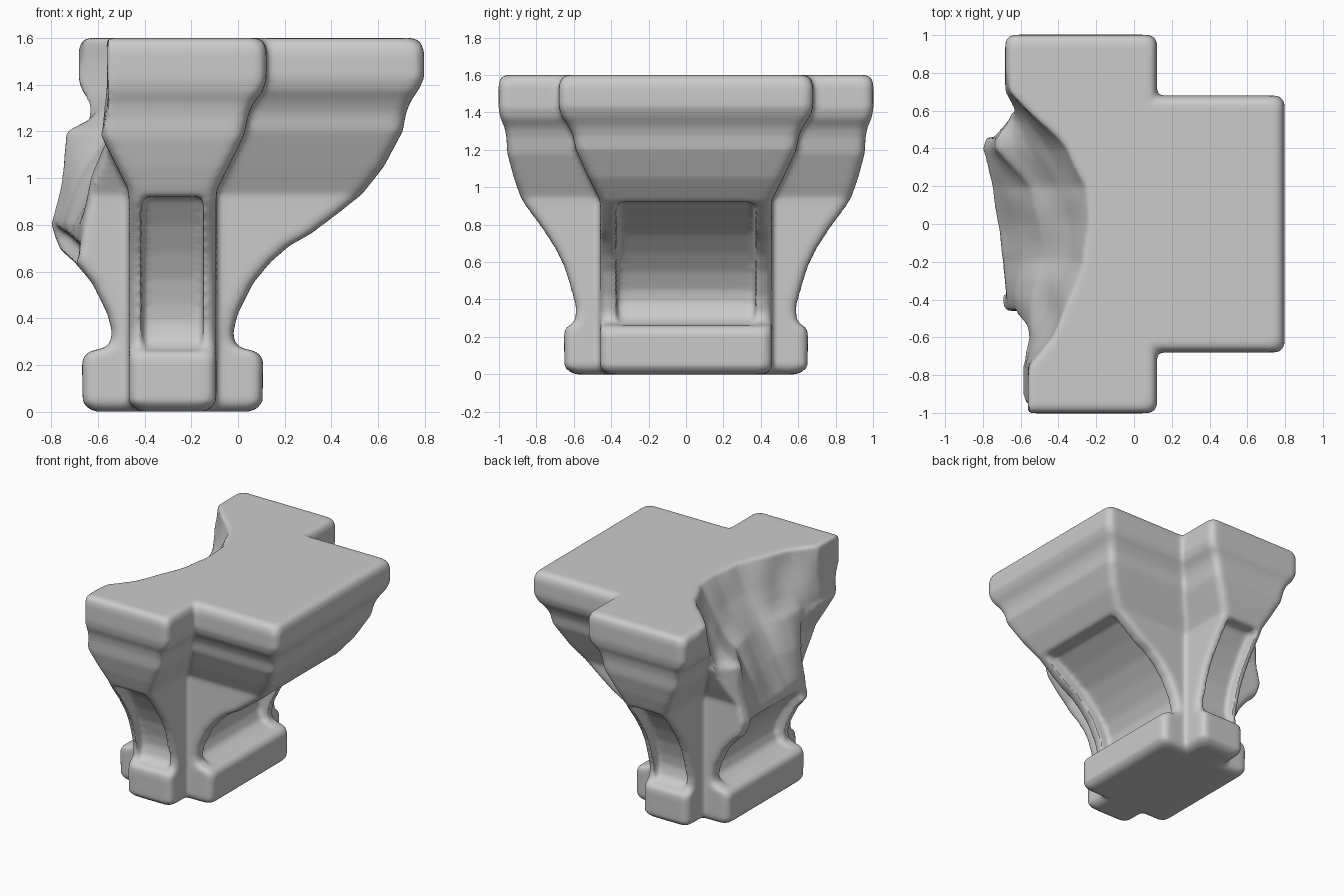
import bpy, bmesh, math
from mathutils import Vector, Matrix, noise

if "Cube" in bpy.data.objects:
    bpy.data.objects.remove(bpy.data.objects["Cube"])

CX = -0.28  # axis where both arms cross


def make_object(name, bm):
    bmesh.ops.recalc_face_normals(bm, faces=bm.faces[:])
    me = bpy.data.meshes.new(name)
    bm.to_mesh(me)
    bm.free()
    ob = bpy.data.objects.new(name, me)
    bpy.context.collection.objects.link(ob)
    return ob


def rounded_rect(a, b, r, seg=4):
    pts = []
    for i, (sx, sy) in enumerate([(1, 1), (-1, 1), (-1, -1), (1, -1)]):
        for k in range(seg + 1):
            t = math.pi / 2 * (i + k / seg)
            pts.append((sx * (a - r) + r * math.cos(t), sy * (b - r) + r * math.sin(t)))
    return pts


def place(bm, angle):
    bmesh.ops.transform(bm, verts=bm.verts[:],
                        matrix=Matrix.Translation((CX, 0, 0)) @ Matrix.Rotation(angle, 4, 'Z'))


def loft_arm(name, rows, angle):
    """Stack of rounded rectangles: rows of (z, half length, half width)."""
    bm = bmesh.new()
    rings = []
    for z, a, b in rows:
        rings.append([bm.verts.new((x, y, z)) for x, y in rounded_rect(a, b, 0.05)])
    n = len(rings[0])
    for lo, hi in zip(rings, rings[1:]):
        for i in range(n):
            j = (i + 1) % n
            bm.faces.new((lo[i], lo[j], hi[j], hi[i]))
    bm.faces.new(rings[0][::-1])
    bm.faces.new(rings[-1])
    place(bm, angle)
    return make_object(name, bm)


def recess_cutter(name, inner, half, angle):
    """Prism cutting a concave panel; inner is a curve of (distance, z)."""
    bm = bmesh.new()
    outline = inner + [(1.6, inner[-1][1]), (1.6, inner[0][1])]
    sides = []
    for s in (-1, 1):
        sides.append([bm.verts.new((d, s * half, z)) for d, z in outline])
    n = len(outline)
    for i in range(n):
        j = (i + 1) % n
        bm.faces.new((sides[0][i], sides[0][j], sides[1][j], sides[1][i]))
    bm.faces.new(sides[0])
    bm.faces.new(sides[1][::-1])
    bmesh.ops.triangulate(bm, faces=[f for f in bm.faces if len(f.verts) > 4])
    place(bm, angle)
    return make_object(name, bm)


def apply_modifier(ob, name, kind, **settings):
    m = ob.modifiers.new(name, kind)
    for key, value in settings.items():
        setattr(m, key, value)
    bpy.context.view_layer.objects.active = ob
    bpy.ops.object.modifier_apply(modifier=m.name)


def boolean(target, other, op):
    apply_modifier(target, op, 'BOOLEAN', operation=op, solver='EXACT', object=other)
    bpy.data.objects.remove(other, do_unlink=True)


# Moulded profiles: z, reach from the axis, half width
wide_rows = [(0, .33, .41), (.012, .36, .44), (.04, .385, .46), (.215, .388, .46), (.245, .375, .46),
             (.262, .345, .46), (.272, .295, .46), (.295, .267, .46), (.34, .26, .46), (.42, .28, .46),
             (.55, .345, .46), (.64, .42, .46), (.71, .50, .46), (.76, .59, .46), (.85, .71, .46),
             (.93, .81, .46), (.98, .85, .485), (1.05, .905, .52), (1.2, .985, .59), (1.28, 1.0, .605),
             (1.33, 1.02, .63), (1.38, 1.055, .665), (1.43, 1.077, .68), (1.54, 1.077, .68),
             (1.58, 1.065, .668), (1.6, 1.035, .64)]
long_rows = [(0, .59, .135), (.012, .62, .16), (.04, .65, .187), (.215, .652, .187), (.245, .645, .187),
             (.264, .622, .187), (.28, .602, .187), (.31, .594, .187), (.36, .592, .187), (.45, .615, .187),
             (.57, .652, .187), (.67, .70, .187), (.78, .77, .187), (.9, .86, .187), (.95, .885, .19),
             (1.05, .92, .24), (1.18, .955, .305), (1.27, .96, .325), (1.32, .97, .345), (1.37, .992, .385),
             (1.42, 1.002, .402), (1.55, 1.002, .402), (1.585, .992, .39), (1.6, .965, .365)]

corbel = loft_arm("broken_corbel", wide_rows, 0)
boolean(corbel, loft_arm("long_arm", long_rows, math.pi / 2), 'UNION')

# Concave panels on the four faces
wide_in = [(.29, .262), (.22, .30), (.19, .38), (.20, .45), (.25, .55), (.33, .65), (.43, .75), (.56, .84), (.70, .92)]
long_in = [(.60, .262), (.55, .30), (.53, .38), (.54, .46), (.57, .57), (.62, .68), (.69, .80), (.78, .92)]
for k in range(4):
    inner, half = (wide_in, .37) if k % 2 == 0 else (long_in, .13)
    boolean(corbel, recess_cutter("panel_cutter", inner, half, k * math.pi / 2), 'DIFFERENCE')

# Fractured rear: x of the break over a coarse y / z grid
ys = [-1.2, -.75, -.6, -.42, -.2, 0, .2, .42, .58, .70, 1.2]
zs = [-.2, .5, .62, .8, 1.0, 1.2, 1.27, 1.4, 1.6, 1.8]
whole = [-1.0] * 11
break_x = [whole, whole,
           [-.9, -.9, -.70, -.68, -.68, -.70, -.72, -.74, -.72, -.9, -.9],
           [-.9, -.9, -.62, -.67, -.68, -.73, -.75, -.80, -.70, -.8, -.9],
           [-.7, -.7, -.57, -.63, -.60, -.62, -.66, -.77, -.67, -.72, -.8],
           [-.58, -.57, -.53, -.56, -.48, -.50, -.56, -.74, -.64, -.72, -.8],
           [-.57, -.57, -.51, -.48, -.44, -.44, -.46, -.58, -.62, -.71, -.8],
           [-.57, -.56, -.48, -.42, -.36, -.35, -.37, -.46, -.59, -.69, -.8],
           [-.55, -.54, -.43, -.35, -.26, -.25, -.25, -.37, -.55, -.66, -.75]]
break_x.append(break_x[-1])


def locate(v, axis):
    i = max(k for k in range(len(axis) - 1) if axis[k] <= v + 1e-9)
    return i, (v - axis[i]) / (axis[i + 1] - axis[i])


def break_at(y, z):
    i, s = locate(y, ys)
    j, t = locate(z, zs)
    row = [break_x[j + d][i] * (1 - s) + break_x[j + d][i + 1] * s for d in (0, 1)]
    x = row[0] * (1 - t) + row[1] * t
    return x + 0.03 * noise.noise(Vector((y * 5, z * 3.5, 2.3)))


bm = bmesh.new()
NY, NZ = 48, 40
front, rear = [], []
for j in range(NZ + 1):
    z = -.2 + 2.0 * j / NZ
    front.append([])
    rear.append([])
    for i in range(NY + 1):
        y = -1.2 + 2.4 * i / NY
        front[j].append(bm.verts.new((break_at(y, z), y, z)))
        rear[j].append(bm.verts.new((-2, y, z)))
for g in (front, rear):
    for j in range(NZ):
        for i in range(NY):
            bm.faces.new((g[j][i], g[j][i + 1], g[j + 1][i + 1]))
            bm.faces.new((g[j][i], g[j + 1][i + 1], g[j + 1][i]))
for j in range(NZ):
    for i in (0, NY):
        bm.faces.new((front[j][i], front[j + 1][i], rear[j + 1][i], rear[j][i]))
for i in range(NY):
    for j in (0, NZ):
        bm.faces.new((front[j][i], front[j][i + 1], rear[j][i + 1], rear[j][i]))
boolean(corbel, make_object("break_cutter", bm), 'DIFFERENCE')

# Worn stone: remesh evenly and soften every edge
apply_modifier(corbel, "remesh", 'REMESH', mode='VOXEL', voxel_size=0.015)
apply_modifier(corbel, "soften", 'SMOOTH', factor=0.5, iterations=6)

bpy.ops.object.select_all(action='DESELECT')
corbel.select_set(True)
bpy.context.view_layer.objects.active = corbel
bpy.ops.object.shade_smooth_by_angle(angle=math.radians(40))
